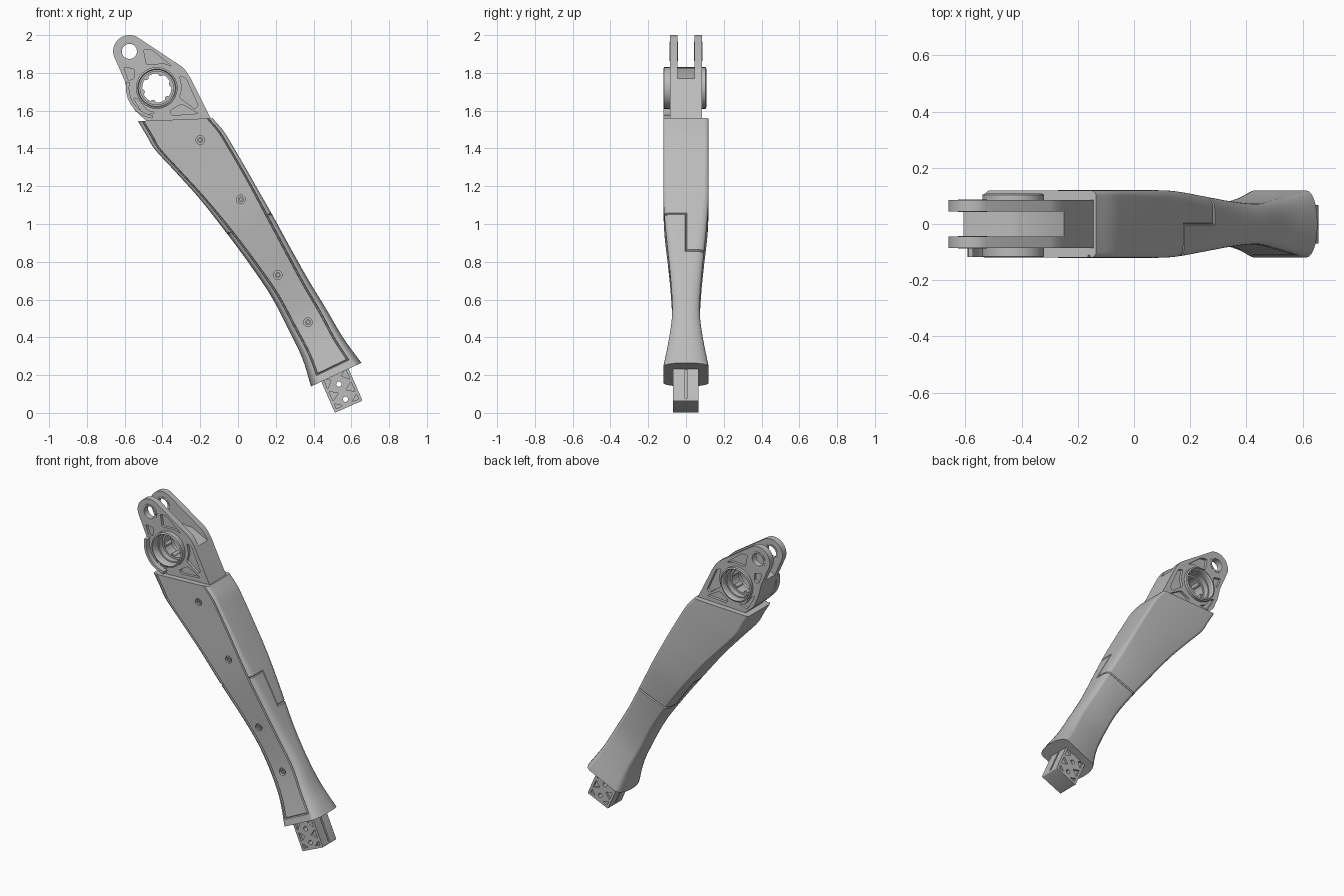
import bpy, bmesh, math
from mathutils import Vector

cube = bpy.data.objects.get("Cube")
if cube:
    bpy.data.objects.remove(cube, do_unlink=True)

grey = bpy.data.materials.new("plain grey")
grey.use_nodes = True
grey.diffuse_color = (0.5, 0.5, 0.5, 1)
grey.node_tree.nodes["Principled BSDF"].inputs["Base Color"].default_value = grey.diffuse_color


def finish(name, bm):
    bmesh.ops.recalc_face_normals(bm, faces=bm.faces)
    mesh = bpy.data.meshes.new(name)
    bm.to_mesh(mesh)
    bm.free()
    mesh.materials.append(grey)
    ob = bpy.data.objects.new(name, mesh)
    bpy.context.scene.collection.objects.link(ob)
    return ob


def prism(name, pts, y0, y1, rounding=0.0):
    """Extrude an (x, z) outline along y, with optional rounded corners."""
    bm = bmesh.new()
    near = [bm.verts.new((x, y0, z)) for x, z in pts]
    far = [bm.verts.new((x, y1, z)) for x, z in pts]
    n = len(pts)
    bm.faces.new(near)
    bm.faces.new(far)
    for i in range(n):
        bm.faces.new((near[i], near[(i + 1) % n], far[(i + 1) % n], far[i]))
    if rounding:
        edges = [bm.edges.get((a, b)) for a, b in zip(near, far)]
        bmesh.ops.bevel(bm, geom=edges, offset=rounding, segments=4, profile=0.5,
                        affect='EDGES', clamp_overlap=True)
    return finish(name, bm)


def arc(cx, cz, r, a0, a1, n):
    angles = [math.radians(a0 + (a1 - a0) * i / n) for i in range(n + 1)]
    return [(cx + r * math.cos(a), cz + r * math.sin(a)) for a in angles]


def disc(name, c, r, y0, y1, n=32):
    return prism(name, arc(c[0], c[1], r, 0, 360, n)[:-1], y0, y1)


def lathe(name, c, profile, n=56):
    """Revolve a closed (radius, y) profile around a y-parallel axis."""
    bm = bmesh.new()
    rings = []
    for i in range(n):
        a = math.tau * i / n
        rings.append([bm.verts.new((c[0] + r * math.cos(a), y, c[1] + r * math.sin(a)))
                      for r, y in profile])
    m = len(profile)
    for i in range(n):
        p, q = rings[i], rings[(i + 1) % n]
        for j in range(m):
            bm.faces.new((p[j], p[(j + 1) % m], q[(j + 1) % m], q[j]))
    return finish(name, bm)


def cut(ob, cutters):
    bpy.context.view_layer.objects.active = ob
    for c in cutters:
        c.hide_render = True
        mod = ob.modifiers.new("cut", 'BOOLEAN')
        mod.operation, mod.solver, mod.object = 'DIFFERENCE', 'EXACT', c
        bpy.ops.object.modifier_apply(modifier=mod.name)
        bpy.data.objects.remove(c, do_unlink=True)


# Sleeve: stations of left x, left z, right x, right z, half depth, corner width, corner depth
stations = [Vector(s) for s in (
    (-.53, 1.545, -.135, 1.56, .12, .02, .02),
    (-.485, 1.47, -.075, 1.49, .12, .02, .02),
    (-.44, 1.395, -.02, 1.40, .12, .02, .02),
    (-.33, 1.275, .05, 1.28, .12, .02, .025),
    (-.20, 1.13, .115, 1.165, .12, .02, .03),
    (-.055, .945, .178, 1.055, .115, .022, .04),
    (.07, .775, .285, .86, .096, .025, .05),
    (.18, .61, .375, .70, .08, .028, .06),
    (.27, .435, .47, .545, .073, .032, .062),
    (.34, .29, .555, .40, .092, .038, .08),
    (.387, .14, .653, .265, .12, .045, .11))]


def station(t):
    i = min(int(t), len(stations) - 2)
    f = t - i
    a, b = stations[i], stations[i + 1]
    m0 = (b - stations[i - 1]) / 2 if i else b - a
    m1 = (stations[i + 2] - a) / 2 if i + 2 < len(stations) else b - a
    return (a * (2*f**3 - 3*f**2 + 1) + m0 * (f**3 - 2*f**2 + f)
            + b * (3*f**2 - 2*f**3) + m1 * (f**3 - f**2))


FRONT_SEAM, BACK_SEAM, PANEL_END = 5, 6, 9.72


def section(t):
    s = station(t)
    left, right = Vector((s[0], 0, s[1])), Vector((s[2], 0, s[3]))
    mid, w = (left + right) / 2, (right - left).length / 2
    across, d, rx, ry = (right - left).normalized(), s[4], s[5], s[6]
    quarter = [math.radians(15 * k) for k in range(7)]
    corner = [(w - rx + rx * math.cos(a), d - ry + ry * math.sin(a)) for a in quarter]
    pts = []
    # back half, seam lines sunk slightly into the surface
    sink = 0.005 if t == BACK_SEAM else 0
    side = 0.005 if FRONT_SEAM <= t <= BACK_SEAM else 0
    back = [(w, .004)] + corner
    back += [(-u, v) for u, v in reversed(back)]
    pts += [(u - math.copysign(sink, u), v - sink * (v > .01)) for u, v in back]
    pts.append((-w + side, 0))
    # front half, with the groove around the cover panel
    sink = 0.005 if t == FRONT_SEAM else 0
    rim = [(-u + sink, -v + sink * (v > .01)) for u, v in [(w, .004)] + corner]
    groove = .009 if t <= PANEL_END else 0
    floor = .009 if t == PANEL_END else 0
    g = w - rx
    rim += [(-g + .003, -d + groove), (-g + .008, -d + groove), (-g + .011, -d + floor)]
    pts += rim + [(-u, v) for u, v in reversed(rim)]
    pts.append((w - side, 0))
    return [mid + across * u + Vector((0, v, 0)) for u, v in pts]


ts = {round(.2 * k, 2) for k in range(51)}
for seam in (FRONT_SEAM, BACK_SEAM, PANEL_END):
    ts |= {seam - .03, seam, seam + .03}
bm = bmesh.new()
loops = [[bm.verts.new(p) for p in section(t)] for t in sorted(ts)]
for a, b in zip(loops, loops[1:]):
    for i in range(len(a)):
        j = (i + 1) % len(a)
        bm.faces.new((a[i], a[j], b[j], b[i]))
bm.faces.new(loops[0])
bm.faces.new(loops[-1])
sleeve = finish("sleeve", bm)

# Countersunk screws down the cover panel
screws = [(-.2, 1.445, .12), (.015, 1.13, .119), (.21, .73, .088), (.37, .48, .073)]
cut(sleeve, [disc("screw_recess", (x, z), .023, -.2, -d + .016, 24) for x, z, d in screws])
for x, z, d in screws:
    lathe("panel_screw", (x, z), [(.007, -d + .02), (.007, -d + .004), (.015, -d + .004),
                                  (.015, -d + .02)], 20)

# Forked head bracket
LUG, HUB = (-.575, 1.914), (-.43, 1.72)
outline = arc(*LUG, .086, 197, 55, 20) + [(-.3, 1.835), (-.275, 1.81), (-.25, 1.77), (-.13, 1.53),
          (-.2, 1.42), (-.42, 1.42), (-.49, 1.55), (-.545, 1.6), (-.58, 1.68), (-.6, 1.76)]
head = prism("head_bracket", outline, -.085, .085)
slot = [(-.8, 1.76), (-.62, 1.77), (-.5, 1.825), (-.36, 1.825), (-.25, 1.77), (-.1, 1.77),
        (-.1, 2.1), (-.8, 2.1)]
pockets = [
    [(-.50, 1.925), (-.455, 1.92), (-.35, 1.835), (-.39, 1.85), (-.485, 1.845)],
    [(-.31, 1.785), (-.275, 1.77), (-.21, 1.625), (-.23, 1.61), (-.31, 1.67), (-.295, 1.72)],
    [(-.36, 1.60), (-.30, 1.635), (-.21, 1.585), (-.35, 1.575)],
    [(-.605, 1.83), (-.55, 1.82), (-.55, 1.77), (-.58, 1.76)],
    [(-.555, 1.67), (-.53, 1.66), (-.48, 1.6), (-.44, 1.59), (-.50, 1.575)]]
cutters = [prism("slot_cutter", slot, -.045, .045),
           disc("bore_cutter", HUB, .1, -.2, .2, 56),
           disc("lug_cutter", LUG, .046, -.2, .2, 40)]
for p in pockets:
    for s in (-1, 1):
        cutters.append(prism("pocket_cutter", p, s * .067, s * .12, .009))
cut(head, cutters)

# Hub housing, its inner splines, and the lug bushings
lathe("hub_housing", HUB, [(.077, -.035), (.077, .035), (.088, .035), (.088, .07), (.096, .07),
      (.096, .1), (.101, .108), (.11, .104), (.11, -.116), (.101, -.12), (.096, -.11),
      (.096, -.07), (.088, -.07), (.088, -.035)])
for x, z in arc(*HUB, .08, 15, 315, 5):
    disc("hub_spline", (x, z), .014, -.03, .03, 16)
for y in (-.065, .065):
    lathe("lug_bushing", LUG, [(.04, y - .021), (.04, y + .021), (.052, y + .022),
                               (.052, y - .022)], 40)

# Curved guard beside the hub
guard = arc(*HUB, .163, 168, 262, 18) + arc(*HUB, .146, 262, 168, 18)
prism("hub_guard", guard, -.118, -.08)

# Tenon at the lower end, laid out in its own tilted frame
TILT = math.radians(23.6)


def tilted(pts):
    c, s = math.cos(TILT), math.sin(TILT)
    return [(.586 + a * c - b * s, .033 + a * s + b * c) for a, b in pts]


tenon = prism("tenon", tilted([(-.08, 0), (.08, 0), (.08, .3), (-.08, .3)]), -.07, .067, .006)
cutters = [disc("pin_hole", tilted([(0, b)])[0], .014, -.2, .2, 24) for b in (.043, .13)]
webs = [[(.064, .06), (.064, .115), (.022, .088)], [(.064, .015), (.064, .045), (.028, .018)],
        [(.064, .13), (.064, .19), (.03, .165)]]
for m in (-1, 1):
    for y in (-1, 1):
        for web in webs:
            cutters.append(prism("web_cutter", tilted([(m * a, b) for a, b in web]),
                                 y * .055, y * .12, .004))
    cutters.append(prism("side_groove_cutter", tilted([(m * .07, .012), (m * .1, .012),
                         (m * .1, .28), (m * .07, .28)]), -.006, .006))
cut(tenon, cutters)

# Smooth shading with crisp edges
for ob in bpy.context.scene.objects:
    if ob.type == 'MESH' and grey.name in ob.data.materials:
        bpy.ops.object.select_all(action='DESELECT')
        ob.select_set(True)
        bpy.context.view_layer.objects.active = ob
        bpy.ops.object.shade_smooth_by_angle(angle=math.radians(30))
